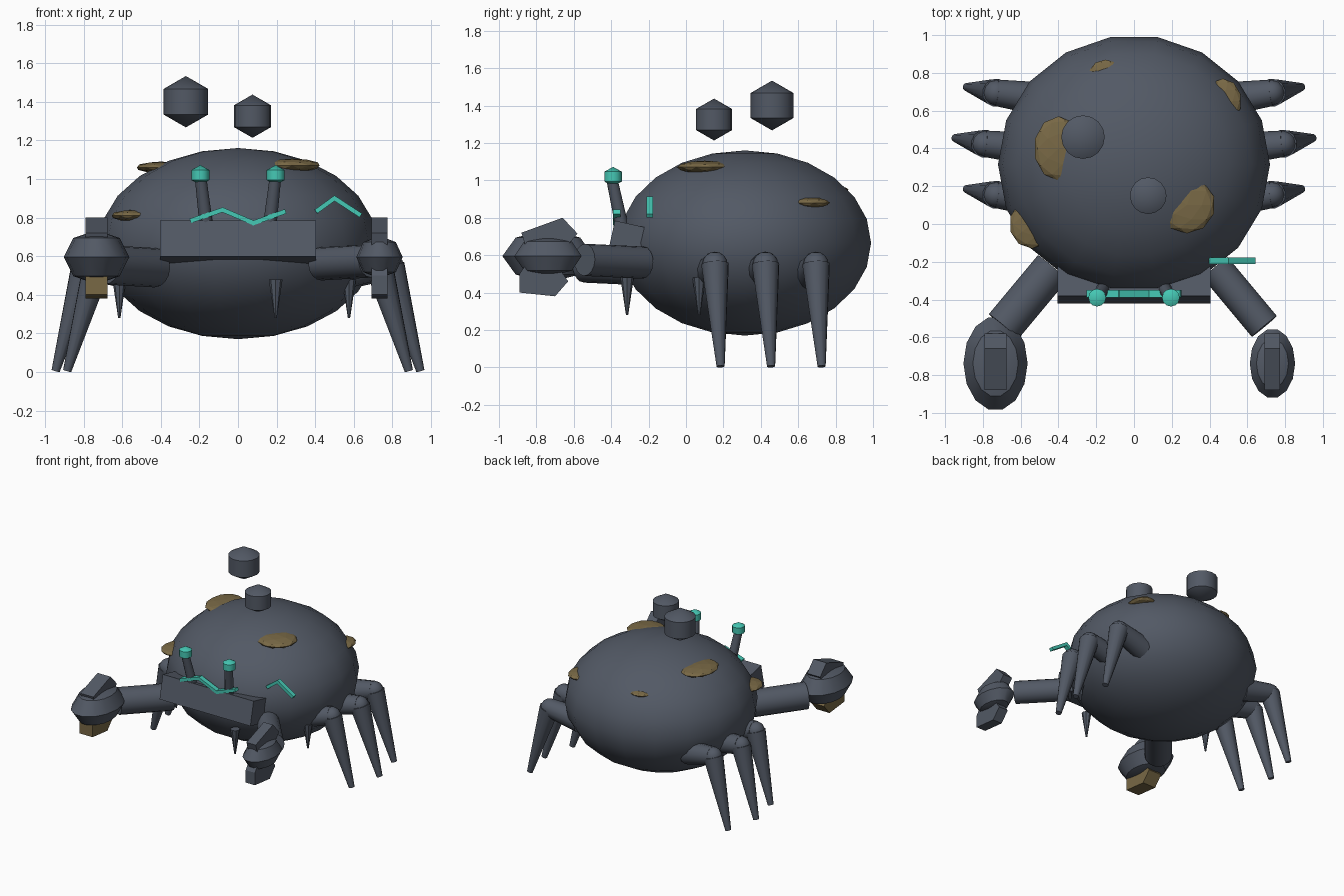
import bpy, bmesh, math
from mathutils import Vector, Matrix

if "Cube" in bpy.data.objects:
    bpy.data.objects.remove(bpy.data.objects["Cube"], do_unlink=True)


def material(name, rgb):
    m = bpy.data.materials.new(name)
    m.use_nodes = True
    m.diffuse_color = (*rgb, 1)
    m.node_tree.nodes["Principled BSDF"].inputs["Base Color"].default_value = (*rgb, 1)
    return m


SLATE = material("slate grey", (0.085, 0.1, 0.13))
MOSS = material("moss brown", (0.19, 0.14, 0.06))
TEAL = material("glowing teal", (0.06, 0.58, 0.46))


def finish(bm, name, mat, smooth=True):
    bmesh.ops.recalc_face_normals(bm, faces=bm.faces)
    mesh = bpy.data.meshes.new(name)
    bm.to_mesh(mesh)
    bm.free()
    mesh.materials.append(mat)
    ob = bpy.data.objects.new(name, mesh)
    bpy.context.collection.objects.link(ob)
    if smooth:
        bpy.ops.object.select_all(action="DESELECT")
        ob.select_set(True)
        bpy.context.view_layer.objects.active = ob
        bpy.ops.object.shade_smooth_by_angle(angle=math.radians(32))
    return ob


def ball(name, center, radii, segments, rings, mat=SLATE):
    bm = bmesh.new()
    m = Matrix.Translation(center) @ Matrix.Diagonal((*radii, 1))
    # Quarter turn puts a vertex on the front and back axis
    bmesh.ops.create_uvsphere(bm, u_segments=segments, v_segments=rings, radius=1,
                              matrix=m @ Matrix.Rotation(math.pi / 2, 4, "Z"))
    return finish(bm, name, mat)


def rod(name, a, b, r1, r2, sides=12, mat=SLATE):
    a, b = Vector(a), Vector(b)
    m = Matrix.Translation((a + b) / 2) @ (b - a).to_track_quat("Z", "Y").to_matrix().to_4x4()
    bm = bmesh.new()
    bmesh.ops.create_cone(bm, cap_ends=True, segments=sides, radius1=r1, radius2=r2,
                          depth=(b - a).length, matrix=m)
    return finish(bm, name, mat)


def box(name, center, size, turn=Matrix(), mat=SLATE):
    bm = bmesh.new()
    m = Matrix.Translation(center) @ turn @ Matrix.Diagonal((*size, 1))
    bmesh.ops.create_cube(bm, size=1, matrix=m)
    return finish(bm, name, mat, False)


def slab(name, x, half, profile, mat=SLATE):
    """Side profile in y and z, extruded along x."""
    bm = bmesh.new()
    face = bm.faces.new([bm.verts.new((x - half, y, z)) for y, z in profile])
    ext = bmesh.ops.extrude_face_region(bm, geom=[face])["geom"]
    bmesh.ops.translate(bm, vec=(2 * half, 0, 0),
                        verts=[v for v in ext if isinstance(v, bmesh.types.BMVert)])
    return finish(bm, name, mat, False)


def zigzag(name, points, y, depth):
    for i, ((x1, z1), (x2, z2)) in enumerate(zip(points, points[1:])):
        dx, dz = x2 - x1, z2 - z1
        turn = Matrix.Rotation(-math.atan2(dz, dx), 4, "Y")
        box(f"{name}_{i + 1}", ((x1 + x2) / 2, y, (z1 + z2) / 2),
            (math.hypot(dx, dz) + 0.015, depth, 0.024), turn, TEAL)


# Shell body and face plate
ball("body", (0, 0.315, 0.665), (0.72, 0.685, 0.495), 18, 12)
box("face_plate", (0, -0.303, 0.67), (0.81, 0.2, 0.19), Matrix.Rotation(math.radians(-12.5), 4, "X"))

# Flat growths half sunk in the shell
growths = [((-0.40, 0.40, 1.06), (0.13, 0.17, 0.03)),
           ((0.28, 0.10, 1.07), (0.15, 0.15, 0.035)),
           ((-0.54, 0.00, 0.81), (0.12, 0.13, 0.03)),
           ((0.47, 0.65, 0.88), (0.10, 0.12, 0.03)),
           ((-0.15, 0.79, 0.95), (0.09, 0.08, 0.02))]
for i, (center, radii) in enumerate(growths):
    bm = bmesh.new()
    bmesh.ops.create_icosphere(bm, subdivisions=2, radius=1,
                               matrix=Matrix.Translation(center) @ Matrix.Diagonal((*radii, 1)))
    finish(bm, f"shell_growth_{i + 1}", MOSS, False)

# Floating pebbles
ball("large_pebble", (-0.27, 0.46, 1.40), (0.133,) * 3, 16, 3)
ball("small_pebble", (0.075, 0.15, 1.325), (0.112,) * 3, 16, 3)

# Eyes on stalks
for s, side in ((1, "left"), (-1, "right")):
    rod(f"{side}_eye_stalk", (s * 0.16, -0.335, 0.72), (s * 0.193, -0.395, 1.0), 0.036, 0.03)
    ball(f"{side}_eye", (s * 0.195, -0.39, 1.02), (0.054, 0.054, 0.052), 12, 3, TEAL)

# Glowing cracks
zigzag("face_crack", [(-0.24, 0.785), (-0.08, 0.84), (0.08, 0.772), (0.24, 0.83)], -0.37, 0.04)
zigzag("side_crack", [(0.41, 0.835), (0.5, 0.9), (0.63, 0.815)], -0.195, 0.035)

# Arms and pincers, the right one larger
upper = [(-0.88, 0.72), (-0.66, 0.80), (-0.58, 0.715), (-0.66, 0.62), (-0.85, 0.62)]
lower = [(-0.89, 0.50), (-0.89, 0.40), (-0.70, 0.38), (-0.63, 0.46), (-0.70, 0.56), (-0.85, 0.56)]
for s, side, arm_r, arm_z, radii, half, mat in (
        (1, "left", 0.086, 0.56, (0.12, 0.185, 0.11), 0.041, SLATE),
        (-1, "right", 0.102, 0.54, (0.17, 0.25, 0.14), 0.058, MOSS)):
    rod(f"{side}_arm", (s * 0.43, -0.23, arm_z), (s * 0.69, -0.542, arm_z + 0.015), arm_r, arm_r, 16)
    ball(f"{side}_claw", (s * 0.733, -0.738, 0.595), radii, 14, 4)
    slab(f"{side}_upper_pincer", s * 0.733, half, upper)
    slab(f"{side}_lower_pincer", s * 0.733, half, lower, mat)

# Three jointed legs on each side
for s, side in ((1, "left"), (-1, "right")):
    for place, y, out in (("front", 0.15, 0), ("middle", 0.42, 0.06), ("back", 0.69, 0)):
        knee = Vector((s * (0.73 + out), y + 0.005, 0.55))
        rod(f"{side}_{place}_thigh", (s * 0.48, y - 0.03, 0.50), knee, 0.09, 0.07)
        ball(f"{side}_{place}_knee", knee, (0.068,) * 3, 12, 8)
        rod(f"{side}_{place}_shin", knee, (s * (0.885 + out), y + 0.035, 0.005), 0.075, 0.022)

# Small spines hanging under the shell
for i, (x, y) in enumerate(((0.195, -0.315), (0.575, 0.07), (-0.615, 0.09))):
    rod(f"spine_{i + 1}", (x, y, 0.48), (x, y, 0.28), 0.036, 0.006, 8)
